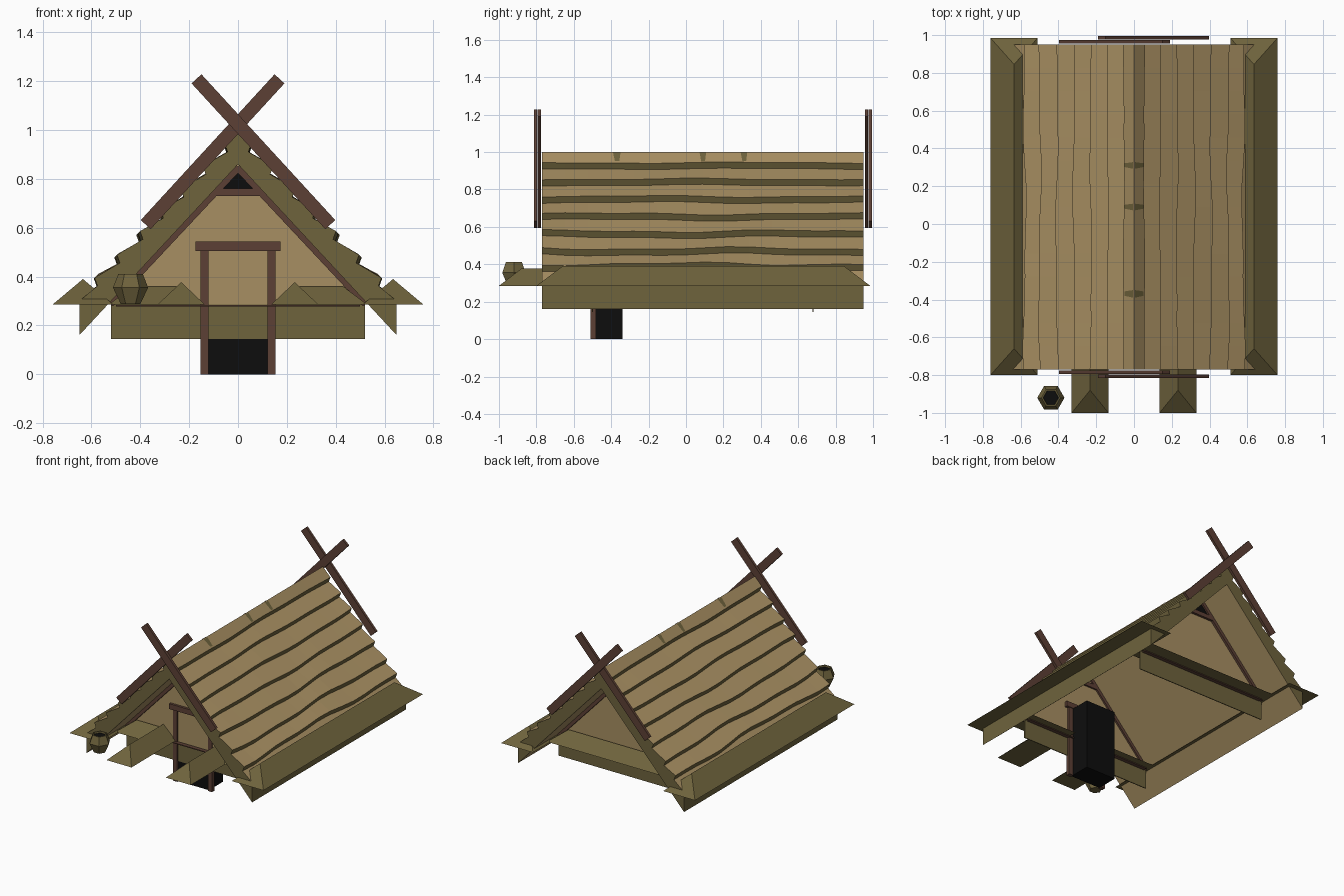
import bpy, math
from mathutils import Vector

cube = bpy.data.objects.get("Cube")
if cube:
    bpy.data.objects.remove(cube, do_unlink=True)


def material(name, rgb):
    m = bpy.data.materials.new(name)
    m.use_nodes = True
    m.diffuse_color = (*rgb, 1)
    m.node_tree.nodes["Principled BSDF"].inputs["Base Color"].default_value = (*rgb, 1)
    return m


STRAW = material("straw tan", (0.39, 0.275, 0.122))
OLIVE = material("olive thatch", (0.158, 0.125, 0.046))
WOOD = material("brown wood", (0.107, 0.051, 0.035))
BLACK = material("dark opening", (0.004, 0.004, 0.004))

FRONT, BACK = -0.77, 0.95            # roof ends
WALL_FRONT, WALL_BACK = -0.5, 0.68   # recessed gable walls
FLOOR = 0.285                        # top of the low walls


def build(name, verts, faces, *mats):
    me = bpy.data.meshes.new(name)
    me.from_pydata(verts, [], faces)
    for m in mats:
        me.materials.append(m)
    ob = bpy.data.objects.new(name, me)
    bpy.context.collection.objects.link(ob)
    return ob


def prism(name, outline, y0, y1, mat):
    """Extrude an x-z outline (counter-clockwise from the front) along y."""
    n = len(outline)
    verts = [(x, y, z) for y in (y0, y1) for x, z in outline]
    faces = [list(range(n)), list(range(2 * n - 1, n - 1, -1))]
    faces += [(i, i + n, (i + 1) % n + n, (i + 1) % n) for i in range(n)]
    return build(name, verts, faces, mat)


def box(name, x0, x1, y0, y1, z0, z1, mat):
    return prism(name, [(x0, z0), (x1, z0), (x1, z1), (x0, z1)], y0, y1, mat)


def bar(name, a, b, width, y0, y1, mat):
    """Straight board between two x-z points."""
    a, b = Vector(a), Vector(b)
    d = (b - a).normalized() * width / 2
    n = Vector((-d.y, d.x))
    return prism(name, [a - n, b - n, b + n, a + n], y0, y1, mat)


def mound(name, x0, x1, y0, y1, height, inset, along_y=True, hip_end=True):
    """Hipped straw bundle lying on the wall top level."""
    z, top = FLOOR, FLOOR + height
    base = [(x0, y0, z), (x1, y0, z), (x1, y1, z), (x0, y1, z)]
    if along_y:
        xm = (x0 + x1) / 2
        ridge = [(xm, y0 + inset, top), (xm, y1 - inset * hip_end, top)]
        faces = [(0, 1, 4), (1, 2, 5, 4), (2, 3, 5), (3, 0, 4, 5)]
    else:
        ym = (y0 + y1) / 2
        ridge = [(x0 + inset, ym, top), (x1 - inset, ym, top)]
        faces = [(0, 1, 5, 4), (1, 2, 5), (2, 3, 4, 5), (3, 0, 4)]
    return build(name, base + ridge, faces + [(3, 2, 1, 0)], OLIVE)


# Layered thatch roof: stepped cross-section swept along y with wavy edges
STEPS = (0.055, 0.14, 0.23, 0.32, 0.41, 0.5, 0.58)


def roof_section(y):
    side = []
    for k, x in enumerate(STEPS):
        w = 0.007 * math.sin(5 * y + 1.3 * k) + 0.004 * math.sin(11 * y + k)
        w *= 0.4 + 0.1 * k
        z = 1 - 1.03 * x
        side += [(x - w, z + w), (x - 0.012 - w, z - 0.033 + w)]
    side += [(0.65, 0.3), (0.65, 0.16)]
    left = [(-x, z) for x, z in reversed(side)]
    return [(x, y, z) for x, z in [(0, 1)] + side + [(0, 0.86)] + left]


stations = 15
verts = []
for i in range(stations):
    verts += roof_section(FRONT + (BACK - FRONT) * i / (stations - 1))
n = len(verts) // stations
faces = [list(range(n - 1, -1, -1)), list(range(n * (stations - 1), n * stations))]
for i in range(stations - 1):
    for j in range(n):
        k = (j + 1) % n
        faces.append((i * n + j, i * n + k, (i + 1) * n + k, (i + 1) * n + j))
roof = build("thatch_roof", verts, faces, STRAW, OLIVE)
half = 2 * len(STEPS) + 2
for index, p in enumerate(roof.data.polygons):
    j = (index - 2) % n
    j = min(j, n - 1 - j)            # same rule on both slopes
    riser = j % 2 == 1 and j < half - 1
    p.material_index = int(index < 2 or riser or j == half - 1)

# Small straw tufts on the ridge
for s, label in ((1, "left"), (-1, "right")):
    for i, (y, w) in enumerate(((-0.37, 0.04), (0.09, 0.035), (0.31, 0.035))):
        quad = [(s * 0.006, y - w / 2, 0.997), (s * 0.006, y + w / 2, 0.997),
                (s * 0.05, y + w / 3, 0.952), (s * 0.05, y - w / 4, 0.952)]
        build(f"ridge_tuft_{label}_{i}", quad, [(0, 3, 2, 1) if s > 0 else (0, 1, 2, 3)], OLIVE)

# Gable walls, low walls, sills and inner trim at both ends
for label, y, out in (("front", WALL_FRONT, -1), ("back", WALL_BACK, 1)):
    prism(f"{label}_gable", [(-0.53, FLOOR), (0.53, FLOOR), (0, 0.87)],
          y - 0.003, y + 0.003, STRAW)
    box(f"{label}_low_wall", -0.52, 0.52, y - 0.003, y + 0.003, 0.145, FLOOR, OLIVE)
    box(f"{label}_sill", -0.5, 0.5, y - 0.03, y + 0.03, FLOOR - 0.008, FLOOR - 0.002, WOOD)
    y0, y1 = sorted((y - out * 0.015, y + out * 0.02))
    for s, side in ((1, "left"), (-1, "right")):
        bar(f"{label}_{side}_gable_trim", (s * 0.525, 0.29), (0, 0.85), 0.035, y0, y1, WOOD)
    box(f"{label}_collar_beam", -0.105, 0.105, y0, y1, 0.73, 0.76, WOOD)
    y0, y1 = sorted((y, y + out * 0.008))
    prism(f"{label}_smoke_vent", [(-0.075, 0.76), (0.075, 0.76), (0, 0.845)], y0, y1, BLACK)

# Crossed boards over each gable end
for label, end, out in (("front", FRONT, -1), ("back", BACK, 1)):
    for s, gap in ((1, 0.006), (-1, 0.026)):
        y0, y1 = sorted((end + out * gap, end + out * (gap + 0.018)))
        bar(f"{label}_crossed_board_{'inner' if s > 0 else 'outer'}",
            (-s * 0.378, 0.613), (s * 0.17, 1.21), 0.055, y0, y1, WOOD)

# Straw bundles along eaves, beside the door and on the walls
for s, label in ((1, "left"), (-1, "right")):
    def span(a, b):
        return sorted((s * a, s * b))
    mound(f"{label}_eave_bundle", *span(0.51, 0.76), -0.8, 0.985, 0.105, 0.14)
    mound(f"{label}_entry_bundle", *span(0.135, 0.33), -1.0, WALL_FRONT, 0.092, 0.12,
          hip_end=False)
    mound(f"{label}_front_wall_bundle", *span(0.15, 0.53), -0.62, -0.42, 0.075, 0.1, False)
mound("back_wall_bundle", -0.53, 0.53, 0.6, 0.8, 0.075, 0.1, False)

# Doorway
box("door_opening", -0.12, 0.12, -0.497, -0.34, 0, 0.505, BLACK)
for s, label in ((1, "left"), (-1, "right")):
    x0, x1 = sorted((s * 0.12, s * 0.153))
    box(f"{label}_door_post", x0, x1, -0.51, -0.48, 0, 0.505, WOOD)
box("door_lintel", -0.175, 0.175, -0.52, -0.475, 0.505, 0.543, WOOD)

# Six-sided pot with a dark mouth
rings = ((0.04, 0.288), (0.072, 0.355), (0.05, 0.411), (0.042, 0.411), (0.04, 0.4))
verts = [(-0.44 + r * math.cos(i * math.pi / 3), -0.92 + r * math.sin(i * math.pi / 3), z)
         for r, z in rings for i in range(6)]
faces = [(5, 4, 3, 2, 1, 0)]
for k in range(len(rings) - 1):
    for i in range(6):
        j = (i + 1) % 6
        faces.append((k * 6 + i, k * 6 + j, k * 6 + 6 + j, k * 6 + 6 + i))
faces.append(tuple(range(24, 30)))
pot = build("pot", verts, faces, OLIVE, BLACK)
pot.data.polygons[len(faces) - 1].material_index = 1
